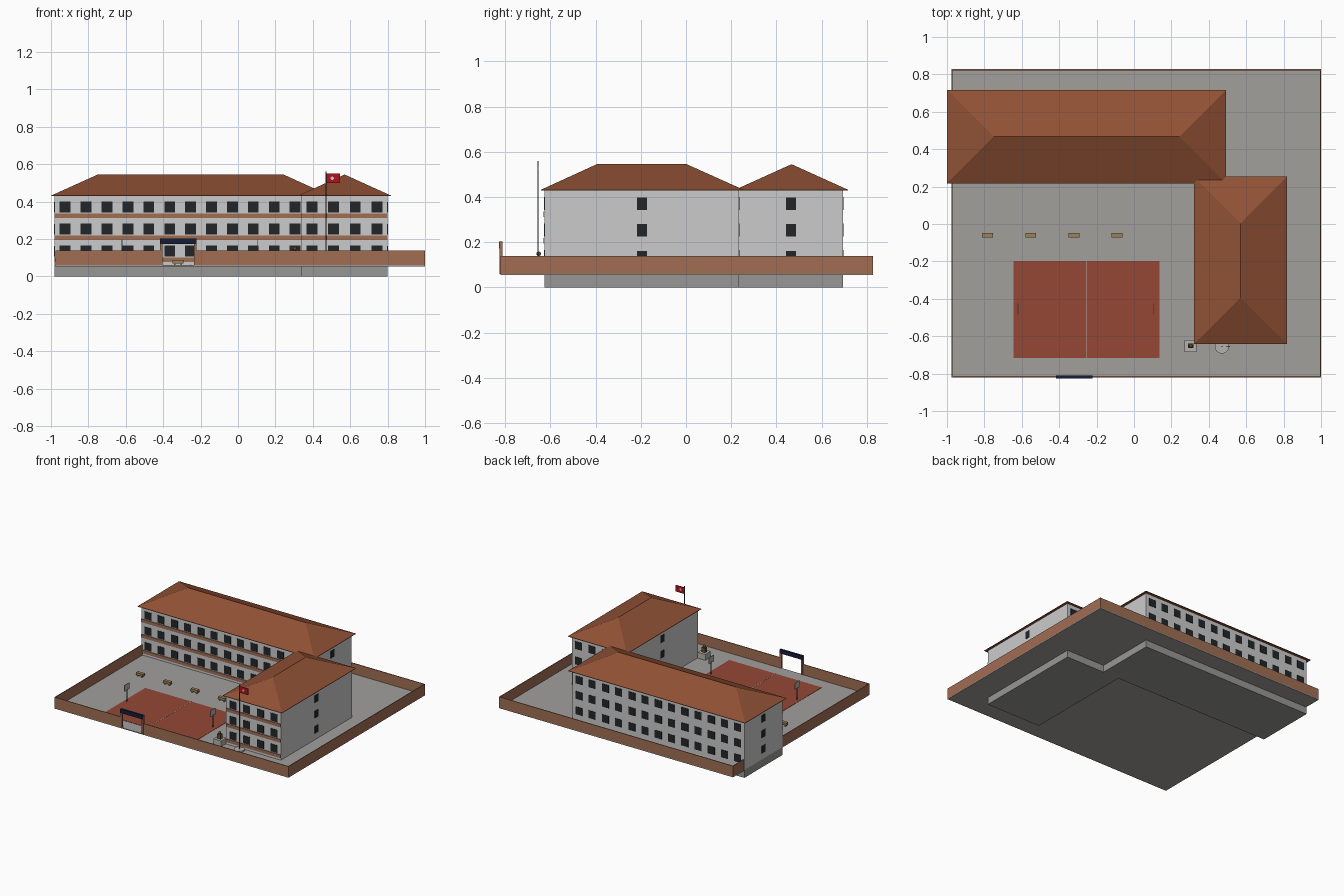
import bpy, bmesh, math
from mathutils import Matrix, Vector

if "Cube" in bpy.data.objects:
    bpy.data.objects.remove(bpy.data.objects["Cube"])

GZ = 0.06  # courtyard level


def mat(name, r, g, b):
    m = bpy.data.materials.new(name)
    m.diffuse_color = (r, g, b, 1)
    m.use_nodes = True
    m.node_tree.nodes["Principled BSDF"].inputs["Base Color"].default_value = m.diffuse_color
    return m


plaster = mat("plaster", 0.70, 0.70, 0.70)
plinth_grey = mat("plinth_grey", 0.31, 0.31, 0.30)
paving = mat("paving", 0.36, 0.35, 0.335)
stone = mat("stone", 0.46, 0.45, 0.42)
tile = mat("roof_tile", 0.28, 0.083, 0.035)
brick = mat("brick", 0.355, 0.155, 0.088)
glass = mat("dark_glass", 0.016, 0.019, 0.022)
court_red = mat("court_red", 0.30, 0.064, 0.037)
white = mat("white", 0.75, 0.75, 0.75)
navy = mat("navy", 0.008, 0.012, 0.04)
wood = mat("wood", 0.33, 0.22, 0.10)
metal = mat("metal", 0.08, 0.08, 0.085)
red = mat("flag_red", 0.42, 0.006, 0.013)
bronze = mat("bronze", 0.12, 0.08, 0.03)


def finish(name, bm, m):
    me = bpy.data.meshes.new(name)
    bmesh.ops.recalc_face_normals(bm, faces=bm.faces)
    bm.to_mesh(me)
    bm.free()
    ob = bpy.data.objects.new(name, me)
    me.materials.append(m)
    bpy.context.collection.objects.link(ob)
    return ob


def boxes(name, items, m):
    """One object from boxes given as (x0, x1, y0, y1, z0, z1)."""
    bm = bmesh.new()
    for x0, x1, y0, y1, z0, z1 in items:
        c = Vector(((x0 + x1) / 2, (y0 + y1) / 2, (z0 + z1) / 2))
        s = Matrix.Diagonal((x1 - x0, y1 - y0, z1 - z0, 1))
        bmesh.ops.create_cube(bm, size=1, matrix=Matrix.Translation(c) @ s)
    return finish(name, bm, m)


def cylinder(name, x, y, z0, z1, r, m, seg=16, turn=0.0):
    bm = bmesh.new()
    bmesh.ops.create_cone(bm, cap_ends=True, segments=seg, radius1=r, radius2=r, depth=z1 - z0,
                          matrix=Matrix.Translation((x, y, (z0 + z1) / 2))
                          @ Matrix.Rotation(turn, 4, 'X'))
    return finish(name, bm, m)


def hip_roof(name, x0, x1, y0, y1, ridge_a, ridge_b):
    bm = bmesh.new()
    z0, z1, top = 0.429, 0.432, 0.545
    lo = [bm.verts.new((x, y, z0)) for x, y in ((x0, y0), (x1, y0), (x1, y1), (x0, y1))]
    hi = [bm.verts.new((v.co.x, v.co.y, z1)) for v in lo]
    a, b = bm.verts.new((*ridge_a, top)), bm.verts.new((*ridge_b, top))
    bm.faces.new(lo)
    for i in range(4):
        j = (i + 1) % 4
        bm.faces.new((lo[i], lo[j], hi[j], hi[i]))
    if ridge_a[1] == ridge_b[1]:   # ridge along x
        sides = ((hi[0], hi[1], b, a), (hi[1], hi[2], b), (hi[2], hi[3], a, b), (hi[3], hi[0], a))
    else:                          # ridge along y
        sides = ((hi[0], hi[1], a), (hi[1], hi[2], b, a), (hi[2], hi[3], b), (hi[3], hi[0], a, b))
    for f in sides:
        bm.faces.new(f)
    return finish(name, bm, tile)


def block(name, x0, x1, y0, y1, cols):
    """Three-storey block: plinth, walls, window rows on all sides, front bands."""
    boxes(name + "_plinth", [(x0, x1, y0, y1, 0, GZ)], plinth_grey)
    boxes(name + "_walls", [(x0, x1, y0, y1, GZ, 0.43)], plaster)
    wins, bands, e = [], [], 0.0025
    for k in range(3):
        z = 0.107 + 0.1175 * k
        pitch = (x1 - x0) / cols
        for i in range(cols):
            cx = x0 + pitch * (i + 0.5)
            for y in (y0, y1):
                wins.append((cx - 0.029, cx + 0.029, y - e, y + e, z, z + 0.058))
        cy = (y0 + y1) / 2
        for x in (x0, x1):
            wins.append((x - e, x + e, cy - 0.022, cy + 0.022, z, z + 0.055))
        bands.append((x0, x1, y0 - 0.005, y0 + 0.002, z - 0.030, z - 0.006))
    boxes(name + "_windows", wins, glass)
    boxes(name + "_bands", bands, brick)


# Buildings
block("main_block", -0.98, 0.473, 0.235, 0.695, 13)
hip_roof("main_roof", -1.0, 0.493, 0.217, 0.717, (-0.75, 0.467), (0.243, 0.467))
block("wing", 0.338, 0.80, -0.625, 0.235, 4)
hip_roof("wing_roof", 0.32, 0.819, -0.642, 0.255, (0.57, -0.395), (0.57, 0.003))

# Courtyard and perimeter wall with a gate opening
X0, X1, Y0, Y1, T = -0.977, 1.0, -0.82, 0.828, 0.006
boxes("courtyard", [(X0, X1, Y0, Y1, 0.054, GZ)], paving)
GA, GB = -0.41, -0.229
boxes("perimeter_wall", [
    (X0, GA, Y0, Y0 + T, 0.054, 0.14), (GB, X1, Y0, Y0 + T, 0.054, 0.14),
    (X0, X1, Y1 - T, Y1, 0.054, 0.14),
    (X0, X0 + T, Y0 + T, Y1 - T, 0.054, 0.14), (X1 - T, X1, Y0 + T, Y1 - T, 0.054, 0.14)], brick)

# Gate
boxes("gate_posts", [(x - 0.007, x + 0.007, Y0 - 0.006, Y0 + 0.008, GZ, 0.2)
                     for x in (GA, GB)], brick)
boxes("gate_sign", [(GA - 0.006, GB + 0.006, Y0 - 0.007, Y0 + 0.009, 0.173, 0.203)], navy)

# Sports court
boxes("court", [(-0.645, 0.137, -0.717, -0.197, GZ - 0.002, GZ + 0.002)], court_red)
boxes("court_line", [(-0.257, -0.254, -0.717, -0.197, GZ, GZ + 0.003)], stone)
for side, x in (("left", -0.62), ("right", 0.106)):
    cylinder(side + "_hoop_post", x, -0.455, GZ, 0.16, 0.003, metal, 8)
    boxes(side + "_backboard", [(x - 0.002, x + 0.002, -0.485, -0.425, 0.15, 0.198)], stone)

# Benches
for i in range(4):
    x, y = -0.783 + 0.231 * i, -0.06
    boxes(f"bench_{i + 1}", [
        (x - 0.029, x + 0.029, y - 0.0125, y + 0.0125, 0.07, 0.088),
        (x - 0.022, x - 0.014, y - 0.009, y + 0.009, GZ, 0.071),
        (x + 0.014, x + 0.022, y - 0.009, y + 0.009, GZ, 0.071)], wood)

# Flagpole and flag
FX, FY = 0.47, -0.655
cylinder("flagpole_base", FX, FY, GZ, 0.07, 0.038, stone, 24)
cylinder("flagpole", FX, FY, GZ, 0.56, 0.003, metal, 10)
boxes("flag", [(FX, FX + 0.075, FY - 0.001, FY + 0.001, 0.5, 0.55)], red)
cylinder("flag_disc", FX + 0.034, FY, 0.5235, 0.5265, 0.009, white, 16, math.pi / 2)

# Monument
MX, MY = 0.303, -0.652
boxes("monument_base", [(MX - 0.032, MX + 0.032, MY - 0.032, MY + 0.032, GZ, 0.105)], stone)
boxes("bust_shoulders", [(MX - 0.015, MX + 0.015, MY - 0.012, MY + 0.012, 0.105, 0.14)], bronze)
bpy.ops.mesh.primitive_uv_sphere_add(segments=16, ring_count=10, radius=0.01,
                                     location=(MX, MY, 0.149))
head = bpy.context.object
head.name = "bust_head"
head.data.materials.append(bronze)
bpy.ops.object.shade_smooth_by_angle()
